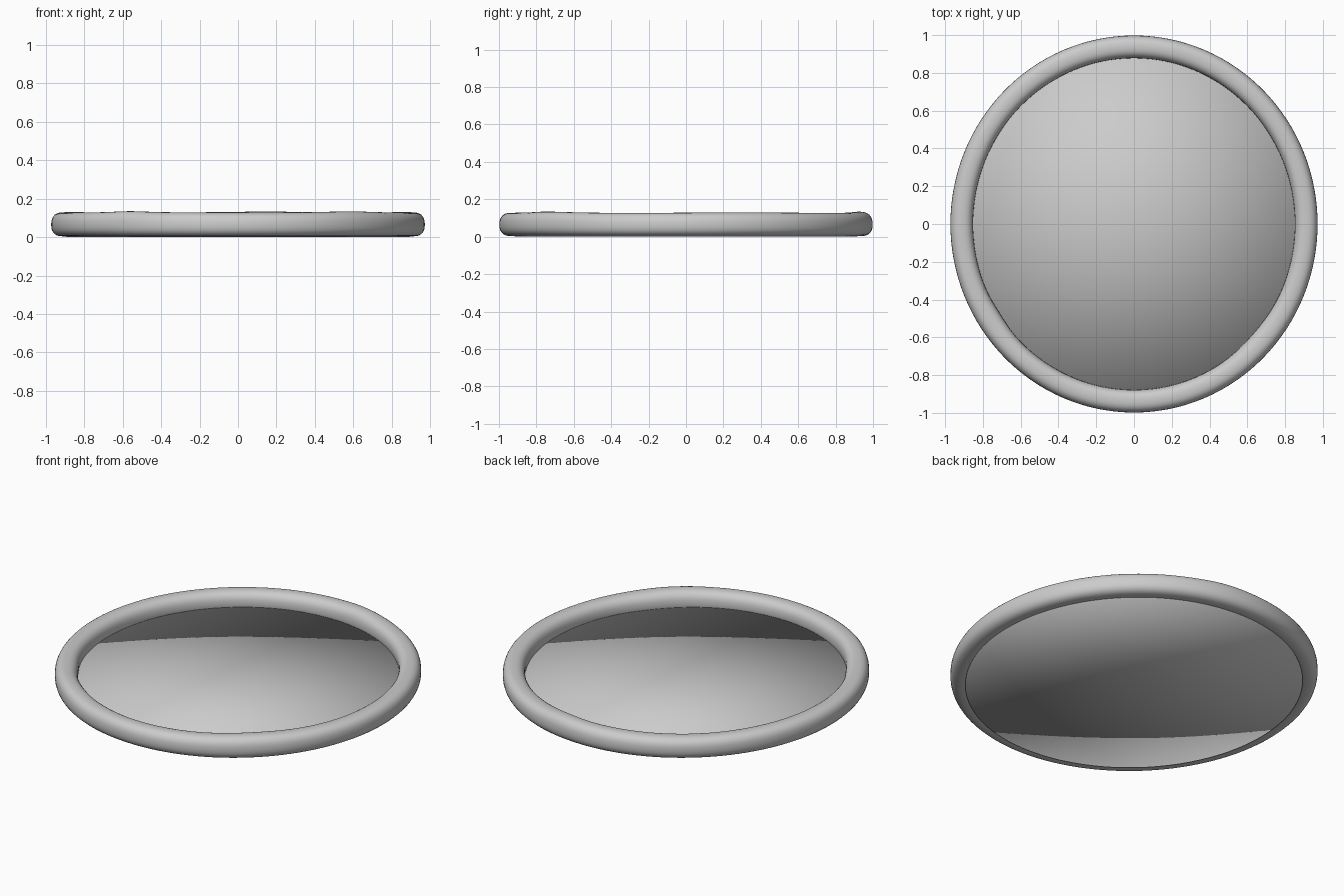
import bpy, bmesh
from math import sin, cos, pi, exp, radians

if "Cube" in bpy.data.objects:
    bpy.data.objects.remove(bpy.data.objects["Cube"])

RX, RY = 0.912, 0.938      # slightly oval centre line of the rim


def finish(bm, name):
    bmesh.ops.recalc_face_normals(bm, faces=bm.faces)
    me = bpy.data.meshes.new(name)
    bm.to_mesh(me)
    bm.free()
    for p in me.polygons:
        p.use_smooth = True
    ob = bpy.data.objects.new(name, me)
    bpy.context.collection.objects.link(ob)
    return ob


def sgn_pow(v, e):
    return abs(v) ** e * (1 if v >= 0 else -1)


def bump(a, deg, width):
    d = (a - radians(deg) + pi) % (2 * pi) - pi
    return exp(-(d / width) ** 2)


# Hand-rolled rim: rounded-square section swept round an oval
SEG, SIDES = 128, 28
bm = bmesh.new()
rings = []
for i in range(SEG):
    a = 2 * pi * i / SEG
    top = 0.064 + 0.001 * sin(5 * a) + 0.005 * bump(a, 80, 0.15) \
        + 0.005 * bump(a, 232, 0.15) + 0.004 * bump(a, 310, 0.2)
    inner = 0.060 + 0.006 * bump(a, 213, 0.12) + 0.006 * bump(a, 318, 0.18)
    ring = []
    for j in range(SIDES):
        t = 2 * pi * j / SIDES
        c, s = sgn_pow(cos(t), 0.82), sgn_pow(sin(t), 0.82)
        off = c * (0.060 if c > 0 else inner)
        z = 0.0645 + s * (top if s > 0 else 0.0605)
        ring.append(bm.verts.new(((RX + off) * cos(a), (RY + off) * sin(a), z)))
    rings.append(ring)
for i in range(SEG):
    r0, r1 = rings[i], rings[(i + 1) % SEG]
    for j in range(SIDES):
        k = (j + 1) % SIDES
        bm.faces.new((r0[j], r1[j], r1[k], r0[k]))
finish(bm, "rim")

# Thin base disc whose edge is buried in the rim
bm = bmesh.new()
bmesh.ops.create_cone(bm, cap_ends=True, cap_tris=True, segments=96,
                      radius1=1, radius2=1, depth=0.045)
for v in bm.verts:
    v.co.x *= RX - 0.02
    v.co.y *= RY - 0.02
    v.co.z += 0.0225
finish(bm, "base_disc")
